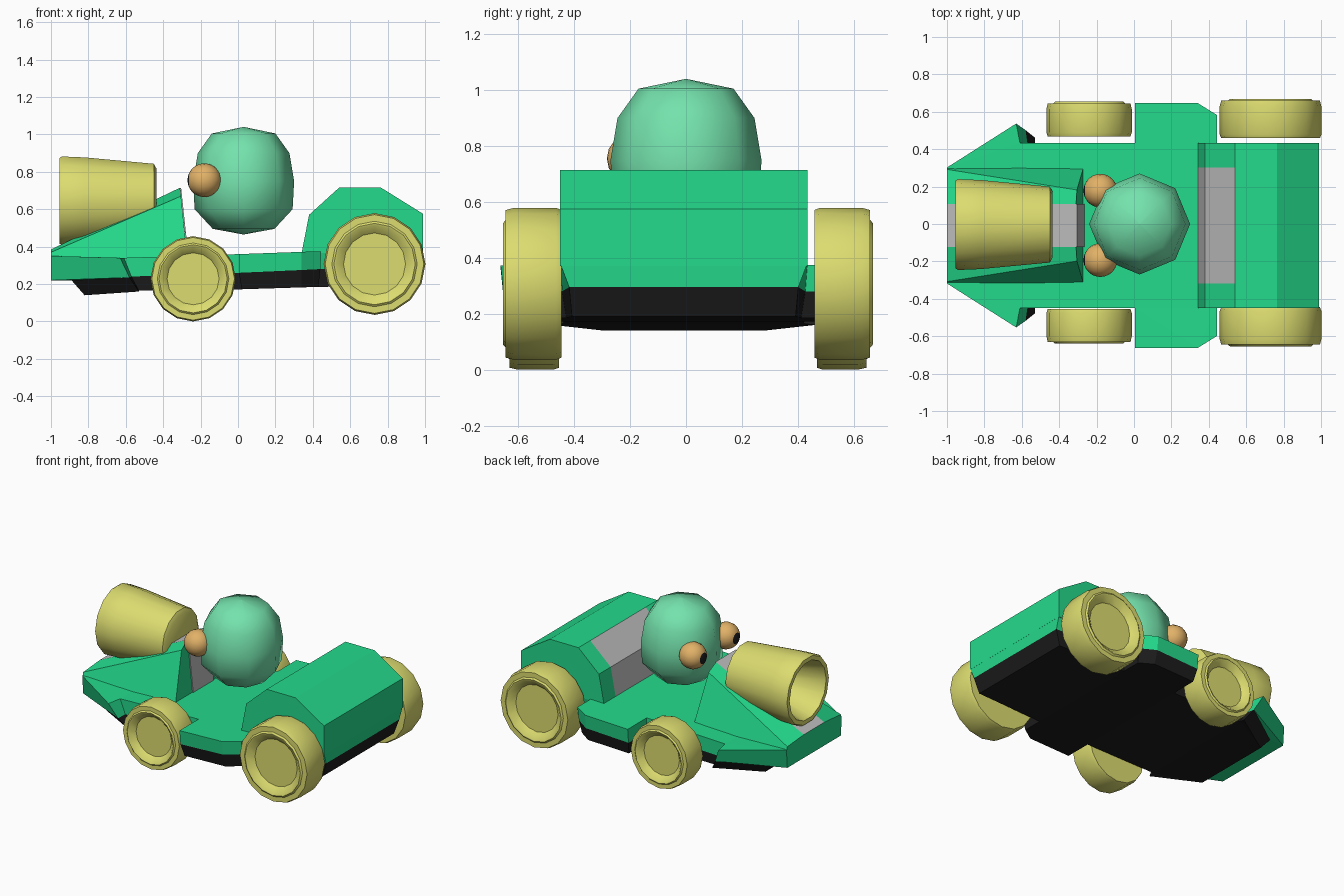
import bpy, bmesh, math
from mathutils import Vector

if "Cube" in bpy.data.objects:
    bpy.data.objects.remove(bpy.data.objects["Cube"])


def material(name, rgb):
    m = bpy.data.materials.new(name)
    lin = [((c / 255 + 0.055) / 1.055) ** 2.4 if c > 10 else c / 255 / 12.92 for c in rgb]
    m.diffuse_color = (*lin, 1)
    m.use_nodes = True
    m.node_tree.nodes["Principled BSDF"].inputs["Base Color"].default_value = m.diffuse_color
    return m


GREEN = material("kart green", (36, 218, 140))
BLACK = material("black", (28, 28, 28))
GREY = material("grey", (190, 190, 190))
YELLOW = material("yellow", (220, 220, 112))
MINT = material("mint", (116, 226, 172))
TAN = material("tan", (226, 178, 104))


def loft(name, rings, mats, rule=None, smooth=None, offset=(0, 0, 0)):
    """Skin closed rings of points, cap both ends, colour faces by a rule."""
    bm = bmesh.new()
    loops = [[bm.verts.new(Vector(p) + Vector(offset)) for p in r] for r in rings]
    n = len(loops[0])
    for a, b in zip(loops, loops[1:]):
        for i in range(n):
            j = (i + 1) % n
            bm.faces.new((a[i], a[j], b[j], b[i]))
    bm.faces.new(loops[0])
    bm.faces.new(loops[-1])
    bmesh.ops.remove_doubles(bm, verts=bm.verts, dist=0.0005)
    bmesh.ops.recalc_face_normals(bm, faces=bm.faces)
    bm.normal_update()
    if rule:
        for f in bm.faces:
            f.material_index = rule(f.calc_center_median(), f.normal)
    bmesh.ops.triangulate(bm, faces=[f for f in bm.faces if len(f.verts) > 4])
    me = bpy.data.meshes.new(name)
    bm.to_mesh(me)
    bm.free()
    for m in mats:
        me.materials.append(m)
    if smooth:
        me.shade_smooth()
        me.set_sharp_from_angle(angle=math.radians(smooth))
    ob = bpy.data.objects.new(name, me)
    bpy.context.collection.objects.link(ob)
    return ob


def lathe(name, profile, axis, sides, centre, mats, rule=None, smooth=30, turn=0):
    """Rings of (distance along axis, radius) around the x, y or z axis."""
    rings = []
    for d, r in profile:
        r = max(r, 0.001)
        ring = []
        for i in range(sides):
            t = math.tau * (i + turn) / sides
            u, v = r * math.cos(t), r * math.sin(t)
            ring.append({"x": (d, u, v), "y": (u, d, v), "z": (u, v, d)}[axis])
        rings.append(ring)
    return loft(name, rings, mats, rule, smooth, centre)


def mirrored(half):
    return half + [(x, -y, z) for x, y, z in reversed(half)]


BODY = (0, -0.008, 0)

# chassis: green deck layer over a black tapered tray, with front wings and side pods
top = [(-1, .31, .35), (-.63, .545, .34), (-.61, .442, .34), (.005, .442, .36), (.005, .655, .36),
       (.34, .655, .372), (.445, .59, .375), (.445, .442, .375), (.99, .442, .38)]
mid = [(-1, .30, .22), (-.58, .51, .235), (-.57, .442, .24), (.005, .44, .26), (.005, .645, .26),
       (.34, .645, .275), (.44, .58, .28), (.44, .435, .28), (.985, .41, .295)]
tray = [(-.89, .30, .22)] + mid[1:]
bottom = [(-.82, .29, .14), (-.53, .47, .16), (-.53, .43, .165), (.02, .43, .172), (.02, .62, .172),
          (.34, .62, .182), (.43, .56, .185), (.43, .42, .185), (.95, .40, .19)]


def chassis_rule(c, n):
    if c.x < -.7 and n.z < -.9 and c.z > .215:
        return 0
    # below the sloping seam between deck and tray
    return 1 if c.z < .243 + .03 * c.x else 0


loft("chassis", [mirrored(r) for r in (top, mid, tray, bottom)], [GREEN, BLACK], chassis_rule, offset=BODY)

# front cowl: wedge rising to the cockpit, with a grey centre stripe
cowl_front = [(-1, .31, .33), (-1, .30, .37), (-1, .115, .385)]
cowl_back = [(-.27, .31, .33), (-.305, .19, .67), (-.31, .115, .715)]
sections = []
for sec in (cowl_front, cowl_back):
    x, z = sec[0][0], sec[0][2]
    sections.append(mirrored([(x, .115, z)] + sec))
cowl = loft("front_cowl", sections, [GREEN, GREY],
            lambda c, n: 1 if abs(c.y + .008) < .03 and n.z > .5 else 0, offset=BODY)
# grey strip down the back of the cowl
loft("cowl_back_strip", [[(x, .115 * s, z) for x, z in
                          ((-.27, .34), (-.264, .34), (-.304, .714), (-.31, .714))] for s in (-1, 1)],
     [GREY], offset=BODY)

# rear engine cover: prism with grey panel on its two front slopes
profile = [(.34, .365), (.38, .57), (.54, .715), (.765, .715), (.99, .575), (.99, .37)]
loft("engine_cover", [[(x, y, z) for x, z in profile] for y in (-.442, -.31, .31, .442)],
     [GREEN, GREY], lambda c, n: 1 if n.x < -.3 and abs(c.y) < .1 else 0, offset=BODY)

# wheels: sixteen-sided tyres with a raised lip and a sunken hub
for place, x, z, r, y0, y1 in (("front", -.24, .228, .228, .462, .638),
                               ("rear", .73, .307, .272, .452, .652)):
    for side, s in (("left", 1), ("right", -1)):
        prof = [(y0, 0), (y0, r * .97), (y0 + .02, r), (y1 - .03, r), (y1, r * .97), (y1, r * .84),
                (y1 + .009, r * .80), (y1 + .006, r * .76), (y1 - .03, r * .61), (y1 - .03, 0)]
        lathe(f"{place}_{side}_wheel", [(s * d, w) for d, w in prof], "y", 16,
              (x, .007, z), [YELLOW])

# hollow nozzle on the nose
lathe("nose_nozzle", [(-.435, 0), (-.435, .175), (-.45, .203), (-.82, .238), (-.94, .243),
                      (-.955, .235), (-.955, .205), (-.55, .10), (-.55, 0)], "x", 14,
      (0, -.003, .645), [YELLOW])

# driver head: eight-sided rounded ball
lathe("driver_head", [(.465, 0), (.495, .165), (.60, .262), (.75, .27), (.90, .245),
                      (1.005, .17), (1.04, 0)], "z", 8, (.03, 0, 0), [MINT], smooth=65)

# eyes with black pupils facing forward
for side, y in (("left", .178), ("right", -.193)):
    ball = [(-.09 * math.cos(math.pi * i / 14), .09 * math.sin(math.pi * i / 14)) for i in range(15)]
    lathe(f"{side}_eye", ball, "x", 16, (-.18, y, .755), [TAN, BLACK],
          lambda c, n: 1 if n.x < -.9 else 0, smooth=40)
